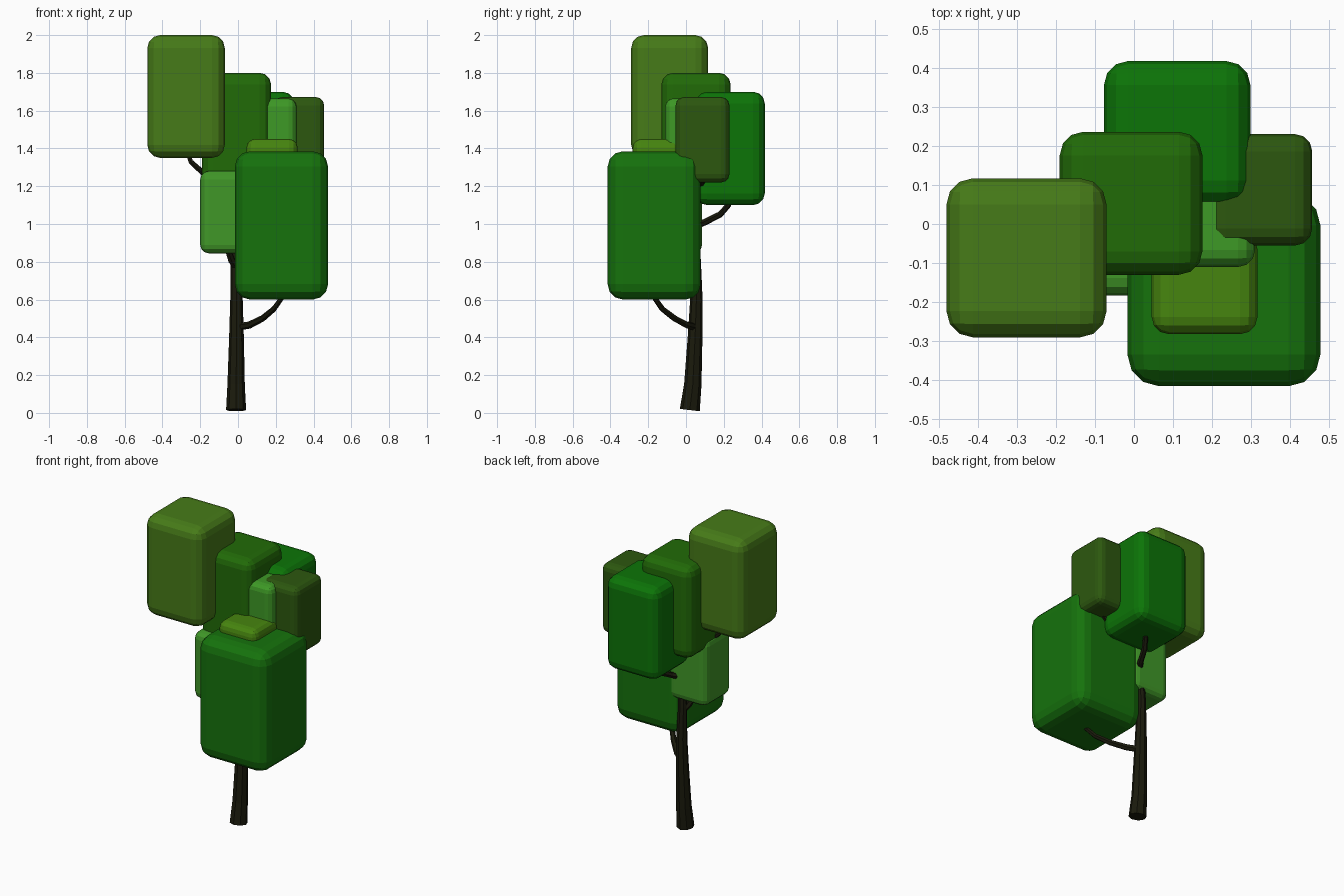
import bpy, bmesh
from mathutils import Vector

if "Cube" in bpy.data.objects:
    bpy.data.objects.remove(bpy.data.objects["Cube"])


def material(name, rgb):
    # sRGB 0-255 to linear
    m = bpy.data.materials.new(name)
    m.diffuse_color = [(c / 255) ** 2.2 for c in rgb] + [1]
    m.use_nodes = True
    m.node_tree.nodes["Principled BSDF"].inputs["Base Color"].default_value = m.diffuse_color
    return m


def add_object(name, bm, mat):
    mesh = bpy.data.meshes.new(name)
    bm.to_mesh(mesh)
    bm.free()
    ob = bpy.data.objects.new(name, mesh)
    bpy.context.collection.objects.link(ob)
    mesh.materials.append(mat)
    return ob


def leaf_block(name, x, y, z, rgb):
    # rounded box given by its extents on each axis
    lo, hi = Vector((x[0], y[0], z[0])), Vector((x[1], y[1], z[1]))
    bm = bmesh.new()
    bmesh.ops.create_cube(bm, size=1)
    for v in bm.verts:
        v.co = (lo + hi) / 2 + v.co * (hi - lo)
    w = 0.165 * (x[1] - x[0])
    bmesh.ops.bevel(bm, geom=bm.edges[:], offset=w, segments=3,
                    profile=0.5, affect='EDGES')
    add_object(name, bm, material(name + "_green", rgb))


def limb(name, points, sides=8):
    # tapered tube through (x, y, z, radius) points
    bm = bmesh.new()
    co = [Vector(p[:3]) for p in points]
    rings = []
    for i, p in enumerate(points):
        t = (co[min(i + 1, len(co) - 1)] - co[max(i - 1, 0)]).normalized()
        rot = Vector((0, 0, 1)).rotation_difference(t).to_matrix().to_4x4()
        rot.translation = co[i]
        rings.append(bmesh.ops.create_circle(
            bm, segments=sides, radius=p[3], matrix=rot)["verts"])
    for a, b in zip(rings, rings[1:]):
        for k in range(sides):
            n = (k + 1) % sides
            bm.faces.new((a[k], a[n], b[n], b[k]))
    bm.faces.new(rings[0])
    bm.faces.new(rings[-1])
    bmesh.ops.recalc_face_normals(bm, faces=bm.faces[:])
    return add_object(name, bm, bark)


# Foliage blocks
leaf_block("foliage_top_left", (-.48, -.07), (-.29, .117), (1.35, 2.0), (72, 122, 30))
leaf_block("foliage_top_middle", (-.19, .175), (-.13, .236), (1.2, 1.8), (38, 106, 16))
leaf_block("foliage_back", (-.077, .298), (.05, .417), (1.1, 1.7), (20, 116, 16))
leaf_block("foliage_right", (.19, .456), (-.055, .23), (1.22, 1.672), (48, 88, 22))
leaf_block("foliage_inner", (.045, .31), (-.11, .17), (1.22, 1.665), (64, 152, 42))
leaf_block("foliage_front_cap", (.045, .316), (-.282, -.02), (1.0, 1.45), (72, 132, 22))
leaf_block("foliage_front_large", (-.017, .477), (-.415, .078), (.6, 1.385), (28, 114, 20))
leaf_block("foliage_low_left", (-.2, .07), (-.183, .085), (.845, 1.28), (66, 150, 44))

# Trunk and branches
bark = material("bark", (32, 32, 20))
limb("trunk", [(-.01, .02, .015, .053), (-.01, .036, .15, .046), (-.008, .048, .4, .039),
               (-.008, .055, .6, .033), (-.012, .052, .8, .027), (-.005, .045, 1.0, .022),
               (.0, .05, 1.3, .015)])
limb("branch_front", [(0, .05, .455, .02), (.06, .005, .465, .019), (.13, -.06, .5, .017),
                      (.19, -.125, .55, .015), (.24, -.175, .62, .013),
                      (.25, -.185, .7, .011)], 6)
limb("branch_low_left", [(-.005, .05, .77, .022), (-.035, .02, .81, .02),
                         (-.06, -.02, .88, .015), (-.07, -.04, .95, .012)], 6)
limb("branch_top_left", [(-.0, .04, 1.12, .018), (-.1, .0, 1.2, .017),
                         (-.19, -.04, 1.275, .016), (-.25, -.07, 1.33, .014),
                         (-.28, -.085, 1.42, .011)], 6)
limb("branch_back", [(0, .05, .99, .02), (.035, .1, 1.01, .018), (.07, .18, 1.05, .017),
                     (.1, .225, 1.1, .015), (.11, .235, 1.18, .012)], 6)
limb("branch_right", [(0, .05, 1.1, .018), (.12, .065, 1.14, .017), (.24, .08, 1.18, .015),
                      (.31, .088, 1.23, .013), (.32, .09, 1.3, .01)], 6)
